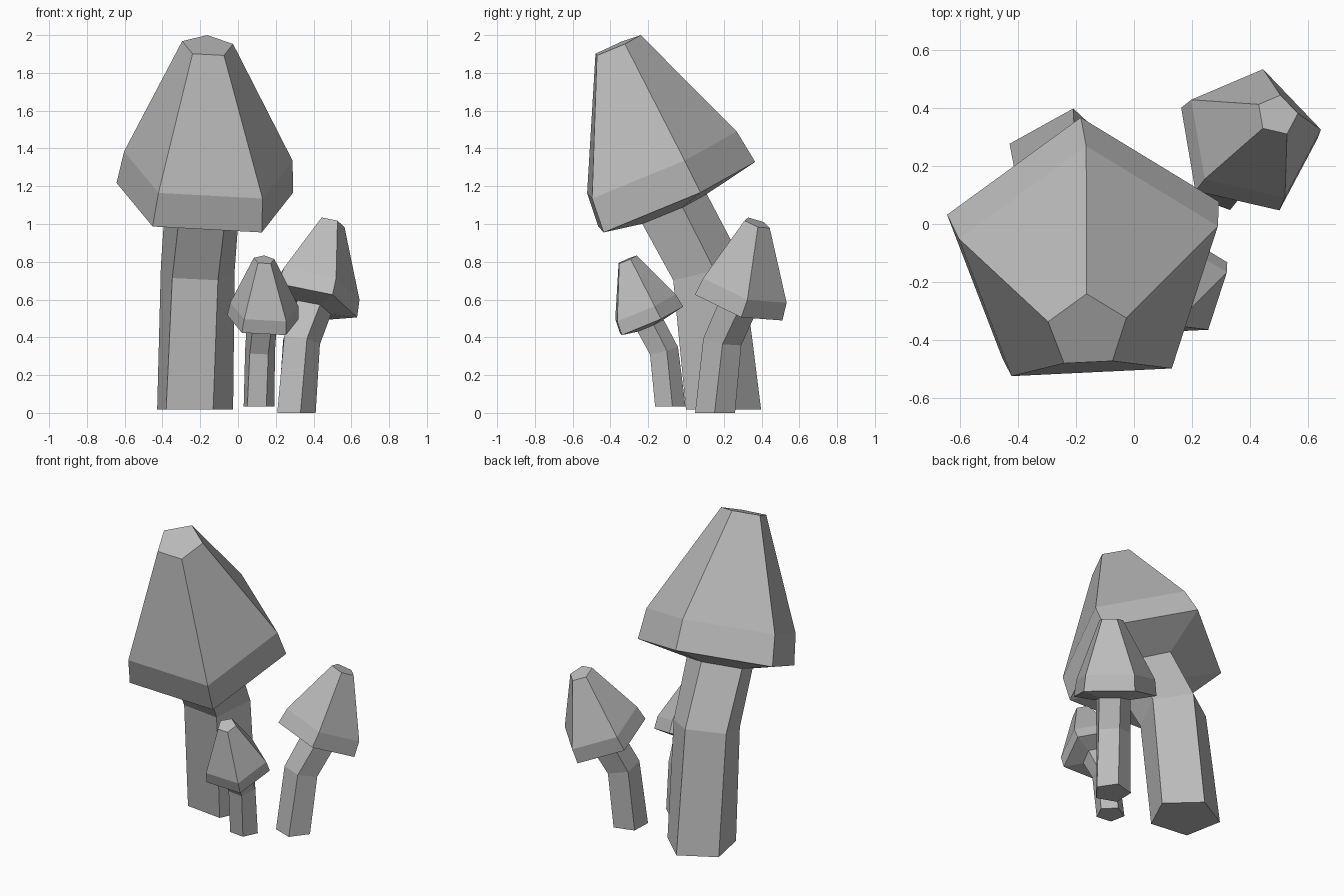
import bpy
import bmesh
from math import radians
from mathutils import Matrix, Vector

default_cube = bpy.data.objects.get("Cube")
if default_cube:
    bpy.data.objects.remove(default_cube, do_unlink=True)

SIDES = 5

grey = bpy.data.materials.new("plain_grey")
grey.use_nodes = True
grey.diffuse_color = (0.5, 0.5, 0.5, 1)
grey.node_tree.nodes["Principled BSDF"].inputs["Base Color"].default_value = (0.5, 0.5, 0.5, 1)

# Rings: centre, radius, forward tilt, sideways tilt, roll (degrees)
stem_top = ((0.045, -0.266, 1.058), 0.207, 23.5, 4.3, 1)
stem_rings = [
    ((0, 0, 0), 0.213, 0, 0, -7),
    ((0.018, -0.086, 0.73), 0.206, 14, 2, -3),
    stem_top,
]
cap_rings = [
    stem_top,
    ((0.063, -0.271, 1.113), 0.493, 23.5, 4.3, 3),
    ((0.081, -0.348, 1.284), 0.47, 23.5, 4.3, 3),
    ((0.075, -0.556, 1.925), 0.142, 23.5, 4.3, 3),
]


def add_ring(bm, centre, radius, tilt, lean, roll):
    turn = (Matrix.Rotation(radians(lean), 3, 'Y')
            @ Matrix.Rotation(radians(tilt), 3, 'X')
            @ Matrix.Rotation(radians(roll), 3, 'Z'))
    ring = []
    for i in range(SIDES):
        spoke = Matrix.Rotation(radians(360 * i / SIDES), 3, 'Z') @ Vector((0, radius, 0))
        ring.append(bm.verts.new(Vector(centre) + turn @ spoke))
    return ring


def loft(name, rings, close_start, close_end):
    """Skin a stack of tilted pentagons into a flat-shaded mesh."""
    bm = bmesh.new()
    loops = [add_ring(bm, *r) for r in rings]
    for low, high in zip(loops, loops[1:]):
        for i in range(SIDES):
            j = (i + 1) % SIDES
            bm.faces.new((low[i], low[j], high[j], high[i]))
    if close_start:
        bm.faces.new(loops[0][::-1])
    if close_end:
        bm.faces.new(loops[-1])
    mesh = bpy.data.meshes.new(name)
    bm.to_mesh(mesh)
    bm.free()
    mesh.materials.append(grey)
    return mesh


parts = {
    "stem": loft("stem", stem_rings, True, False),
    "cap": loft("cap", cap_rings, False, True),
}

# Three mushrooms: name, base position, scale, turn
for label, base, size, turn in [
    ("large", (-0.235, 0.186, 0.018), 1, 0),
    ("medium", (0.30, 0.155, 0), 0.522, 131),
    ("small", (0.108, -0.088, 0.033), 0.404, 0),
]:
    for part, mesh in parts.items():
        obj = bpy.data.objects.new(f"{label}_mushroom_{part}", mesh)
        obj.location = base
        obj.scale = (size, size, size)
        obj.rotation_euler.z = radians(turn)
        bpy.context.collection.objects.link(obj)
